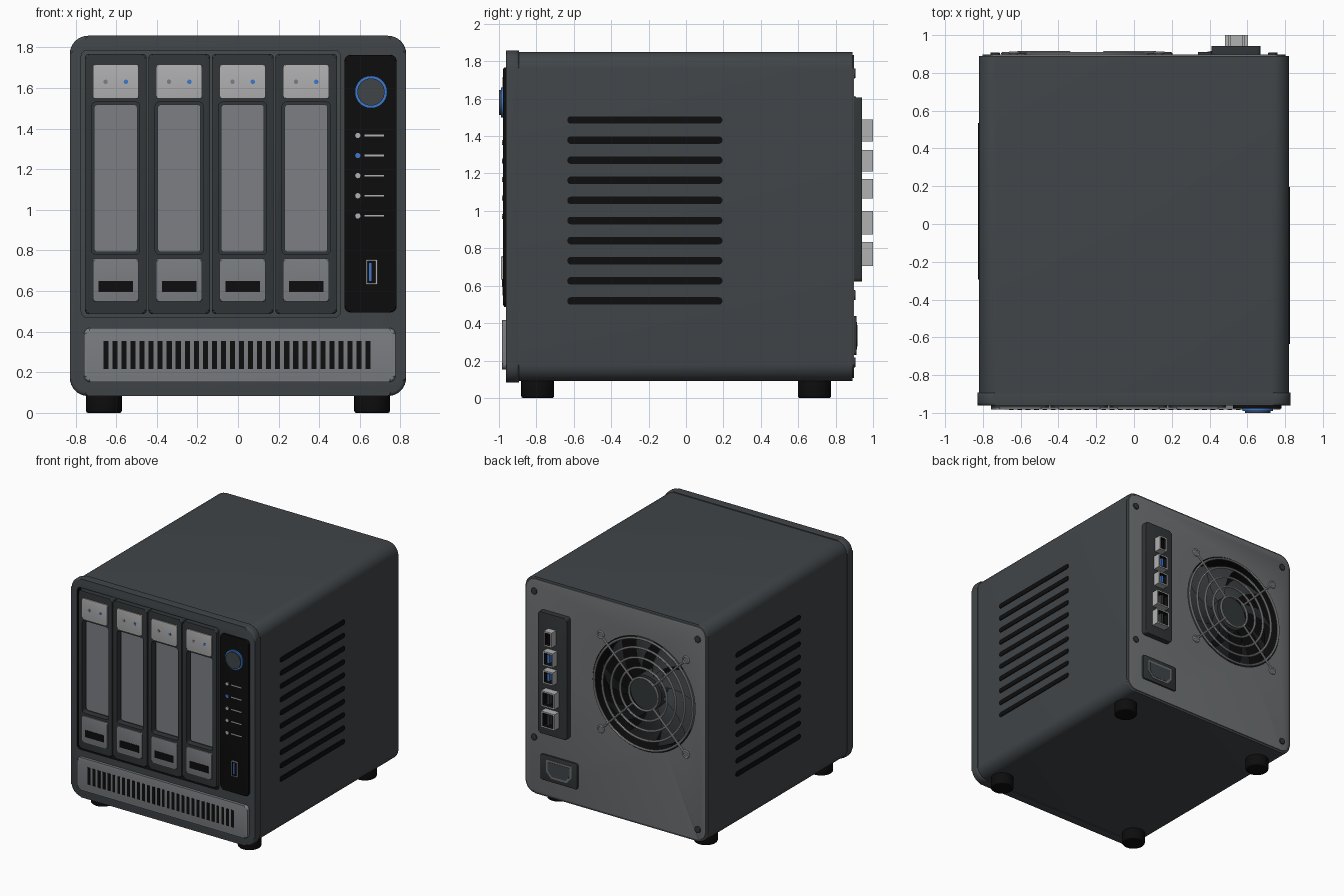
import bpy, bmesh, math
from mathutils import Vector, Matrix

if "Cube" in bpy.data.objects:
    bpy.data.objects.remove(bpy.data.objects["Cube"])


def material(name, rgb):
    m = bpy.data.materials.new(name)
    m.use_nodes = True
    m.diffuse_color = (*rgb, 1)
    m.node_tree.nodes["Principled BSDF"].inputs["Base Color"].default_value = (*rgb, 1)
    return m


SHELL = material("shell grey", (0.052, 0.06, 0.066))
TRAY = material("tray charcoal", (0.032, 0.037, 0.04))
BLACK = material("black", (0.004, 0.004, 0.004))
REAR = material("rear panel grey", (0.15, 0.16, 0.165))
GREY = material("trim grey", (0.2, 0.21, 0.225))
LIGHT = material("light grey", (0.44, 0.44, 0.45))
BLUE = material("blue", (0.045, 0.19, 0.62))
parts = []


def rrect(u0, u1, v0, v1, r=0.0, n=6):
    """Rounded rectangle outline."""
    if r <= 0:
        return [(u0, v0), (u1, v0), (u1, v1), (u0, v1)]
    pts = []
    for k, (u, v) in enumerate([(u1 - r, v1 - r), (u0 + r, v1 - r), (u0 + r, v0 + r), (u1 - r, v0 + r)]):
        for i in range(n + 1):
            a = math.pi / 2 * (k + i / n)
            p = (u + r * math.cos(a), v + r * math.sin(a))
            if not pts or math.dist(p, pts[-1]) > 1e-5:
                pts.append(p)
    if math.dist(pts[0], pts[-1]) < 1e-5:
        pts.pop()
    return pts


def disc(u, v, r, n=32):
    return [(u + r * math.cos(math.tau * i / n), v + r * math.sin(math.tau * i / n)) for i in range(n)]


AXES = {"x": lambda u, v, w: (w, u, v), "y": lambda u, v, w: (u, w, v), "z": lambda u, v, w: (u, v, w)}


def finish(name, bm, mat):
    bmesh.ops.recalc_face_normals(bm, faces=bm.faces)
    me = bpy.data.meshes.new(name)
    bm.to_mesh(me)
    bm.free()
    me.materials.append(mat)
    ob = bpy.data.objects.new(name, me)
    bpy.context.collection.objects.link(ob)
    parts.append(ob)
    return ob


def prism(name, outline, w0, w1, mat, axis="y", bevel=0.0):
    """Outline extruded along an axis, with optional rounded rims."""
    bm = bmesh.new()
    rings = [[bm.verts.new(AXES[axis](u, v, w)) for u, v in outline] for w in (w0, w1)]
    caps = [bm.faces.new(ring) for ring in rings]
    n = len(outline)
    for i in range(n):
        j = (i + 1) % n
        bm.faces.new((rings[0][i], rings[0][j], rings[1][j], rings[1][i]))
    if bevel:
        rim = [e for f in caps for e in f.edges]
        bmesh.ops.bevel(bm, geom=rim, offset=bevel, segments=3, profile=0.5, affect="EDGES")
    return finish(name, bm, mat)


def cut(target, cutter):
    """Subtract the cutter, keep its colour on the cut faces, then drop it."""
    mat = cutter.data.materials[0]
    if mat.name not in target.data.materials:
        target.data.materials.append(mat)
    mod = target.modifiers.new("cut", "BOOLEAN")
    mod.operation, mod.solver, mod.object = "DIFFERENCE", "EXACT", cutter
    mod.material_mode = "TRANSFER"
    dg = bpy.context.evaluated_depsgraph_get()
    me = bpy.data.meshes.new_from_object(target.evaluated_get(dg), depsgraph=dg)
    target.modifiers.clear()
    target.data = me
    parts.remove(cutter)
    bpy.data.objects.remove(cutter)


def torus(name, x, z, y, major, minor, mat, n=48):
    bpy.ops.mesh.primitive_torus_add(location=(x, y, z), rotation=(math.pi / 2, 0, 0), major_radius=major,
                                     minor_radius=minor, major_segments=n, minor_segments=8)
    ob = bpy.context.object
    ob.name = name
    ob.data.materials.append(mat)
    parts.append(ob)


def rod(name, a, b, r, mat):
    bm = bmesh.new()
    a, b = Vector(a), Vector(b)
    rot = (b - a).to_track_quat("Z", "Y").to_matrix().to_4x4()
    bmesh.ops.create_cone(bm, cap_ends=True, segments=8, radius1=r, radius2=r, depth=(b - a).length,
                          matrix=Matrix.Translation((a + b) / 2) @ rot)
    finish(name, bm, mat)


FAN_X, FAN_Z, FAN_R = -0.25, 1.16, 0.46

# Shell, front bezel and rear panel
shell = prism("shell", rrect(-0.82, 0.82, 0.09, 1.85, 0.09, 8), -0.91, 0.89, SHELL, bevel=0.006)
bezel = prism("front_bezel", rrect(-0.828, 0.828, 0.083, 1.857, 0.09, 8), -0.962, -0.892, SHELL, bevel=0.016)
cut(bezel, prism("bay_cutter", rrect(-0.772, 0.505, 0.47, 1.785, 0.03), -1.1, -0.9, BLACK))
rear = prism("rear_panel", rrect(-0.803, 0.803, 0.107, 1.833, 0.075, 8), 0.87, 0.897, REAR, bevel=0.004)
for target in (shell, rear):
    cut(target, prism("fan_cutter", disc(FAN_X, FAN_Z, FAN_R, 64), 0.72, 1.1, BLACK))

# Feet
for x in (-0.66, 0.66):
    for y in (-0.793, 0.687):
        prism("foot", disc(x, y, 0.088), 0, 0.1, BLACK, "z", 0.01)

# Drive trays
for i in range(4):
    cx = -0.602 + 0.3125 * i
    tray = prism("drive_tray", rrect(cx - 0.152, cx + 0.152, 0.487, 1.767, 0.02), -0.972, -0.89, TRAY, bevel=0.012)
    cut(tray, prism("channel_cutter", rrect(cx - 0.118, cx + 0.118, 0.78, 1.53, 0.02), -1.1, -0.922, TRAY))
    prism("tray_channel", rrect(cx - 0.106, cx + 0.106, 0.792, 1.518, 0.015), -0.93, -0.917, GREY)
    prism("tray_label", rrect(cx - 0.113, cx + 0.113, 1.547, 1.715, 0.012), -0.98, -0.96, LIGHT, bevel=0.005)
    prism("tray_handle", rrect(cx - 0.113, cx + 0.113, 0.548, 0.76, 0.012), -0.98, -0.96, GREY, bevel=0.008)
    prism("handle_slot", rrect(cx - 0.085, cx + 0.085, 0.594, 0.65), -0.983, -0.975, BLACK)
    prism("status_light", disc(cx - 0.05, 1.63, 0.011, 16), -0.983, -0.975, GREY)
    prism("activity_light", disc(cx + 0.05, 1.63, 0.011, 16), -0.983, -0.975, BLUE)

# Control panel with power button, indicators and front port
prism("control_panel", rrect(0.525, 0.78, 0.495, 1.762, 0.03), -0.978, -0.93, BLACK, bevel=0.008)
prism("button_ring", disc(0.655, 1.58, 0.08, 48), -0.99, -0.96, BLUE)
prism("power_button", disc(0.655, 1.58, 0.067, 48), -1.0, -0.96, SHELL, bevel=0.006)
for i in range(5):
    z = 1.366 - 0.099 * i
    prism("indicator_light", disc(0.59, z, 0.013, 16), -0.984, -0.976, BLUE if i == 1 else LIGHT)
    prism("indicator_mark", rrect(0.622, 0.72, z - 0.004, z + 0.004), -0.981, -0.975, LIGHT)
port = prism("front_port", rrect(0.63, 0.686, 0.632, 0.756, 0.004), -0.988, -0.95, LIGHT)
cut(port, prism("port_cutter", rrect(0.638, 0.678, 0.64, 0.748), -1.1, -0.965, BLACK))
prism("front_port_tongue", rrect(0.644, 0.657, 0.65, 0.738), -0.984, -0.96, BLUE)

# Lower grille with vertical slots
grille = prism("grille", rrect(-0.758, 0.775, 0.153, 0.418, 0.03), -0.983, -0.94, GREY, bevel=0.012)
for i in range(30):
    x = -0.65 + 0.0445 * i
    prism("grille_slot", rrect(x - 0.0125, x + 0.0125, 0.215, 0.355), -0.9845, -0.978, BLACK)

# Side vents
for side, y0 in ((1, -0.635), (-1, -0.295)):
    for i in range(10):
        z = 1.486 - 0.1075 * i
        prism("side_vent", rrect(y0, y0 + 0.83, z - 0.02, z + 0.02, 0.02), side * 0.818, side * 0.826, BLACK, "x")

# Rear screws
for x, z in ((0.735, 1.735), (-0.735, 1.735), (0.735, 0.55), (-0.735, 0.19)):
    prism("rear_screw", disc(x, z, 0.026, 20), 0.89, 0.907, TRAY, bevel=0.004)

# Connector plate and sockets
prism("connector_plate", rrect(0.41, 0.67, 0.622, 1.607, 0.02), 0.89, 0.942, TRAY, bevel=0.006)
SOCKETS = ((1.37, 1.49, 0.035, BLACK), (1.21, 1.325, 0.045, BLUE), (1.065, 1.17, 0.045, BLUE),
           (0.875, 1.0, 0.06, TRAY), (0.705, 0.835, 0.06, TRAY))
for z0, z1, w, tongue in SOCKETS:
    socket = prism("socket", rrect(0.543 - w, 0.543 + w, z0, z1), 0.93, 1.0, LIGHT)
    cut(socket, prism("socket_cutter", rrect(0.555 - w, 0.531 + w, z0 + 0.012, z1 - 0.012), 0.95, 1.1, BLACK))
    prism("socket_tongue", rrect(0.535, 0.555, z0 + 0.022, z1 - 0.022), 0.94, 0.99, tongue)

# Power inlet
prism("inlet_frame", rrect(0.34, 0.67, 0.23, 0.437, 0.015), 0.89, 0.911, TRAY, bevel=0.003)


def inlet(m):
    return [(0.39 + m, 0.405 - m), (0.62 - m, 0.405 - m), (0.62 - m, 0.31 + m / 2), (0.575 - m / 2, 0.26 + m),
            (0.435 + m / 2, 0.26 + m), (0.39 + m, 0.31 + m / 2)]


prism("inlet_rim", inlet(0), 0.9, 0.914, REAR)
prism("inlet_core", inlet(0.016), 0.905, 0.916, SHELL)

# Fan rotor: hub and swept blades
prism("fan_hub", disc(FAN_X, FAN_Z, 0.14, 40), 0.71, 0.87, TRAY, bevel=0.012)
for k in range(9):
    bm = bmesh.new()
    rows = []
    for i in range(6):
        r = 0.13 + 0.06 * i
        row = []
        for j in range(5):
            a = math.tau * k / 9 + 0.1 * i + 0.13 * j
            row.append(bm.verts.new((FAN_X + r * math.cos(a), 0.76 + 0.022 * j, FAN_Z + r * math.sin(a))))
        rows.append(row)
    for lo, hi in zip(rows, rows[1:]):
        for j in range(4):
            bm.faces.new((lo[j], lo[j + 1], hi[j + 1], hi[j]))
    finish("fan_blade", bm, TRAY)

# Fan guard: rings, diagonal wires and eyelets
for r in (0.13, 0.21, 0.29, 0.37, 0.445):
    torus("guard_ring", FAN_X, FAN_Z, 0.902, r, 0.009, LIGHT, 64)
for sx in (-1, 1):
    for sz in (-1, 1):
        a, b = [(FAN_X + sx * d, 0.908, FAN_Z + sz * d) for d in (0.09, 0.365)]
        rod("guard_wire", a, b, 0.008, LIGHT)
        ex, ez = FAN_X + sx * 0.383, FAN_Z + sz * 0.383
        torus("guard_eyelet", ex, ez, 0.906, 0.026, 0.007, LIGHT, 20)
        prism("guard_screw", disc(ex, ez, 0.02, 16), 0.89, 0.908, REAR)

# Smooth rounded parts and keep their edges sharp
bpy.ops.object.select_all(action="DESELECT")
for ob in parts:
    ob.select_set(True)
bpy.context.view_layer.objects.active = shell
bpy.ops.object.shade_smooth_by_angle(angle=math.radians(32))
